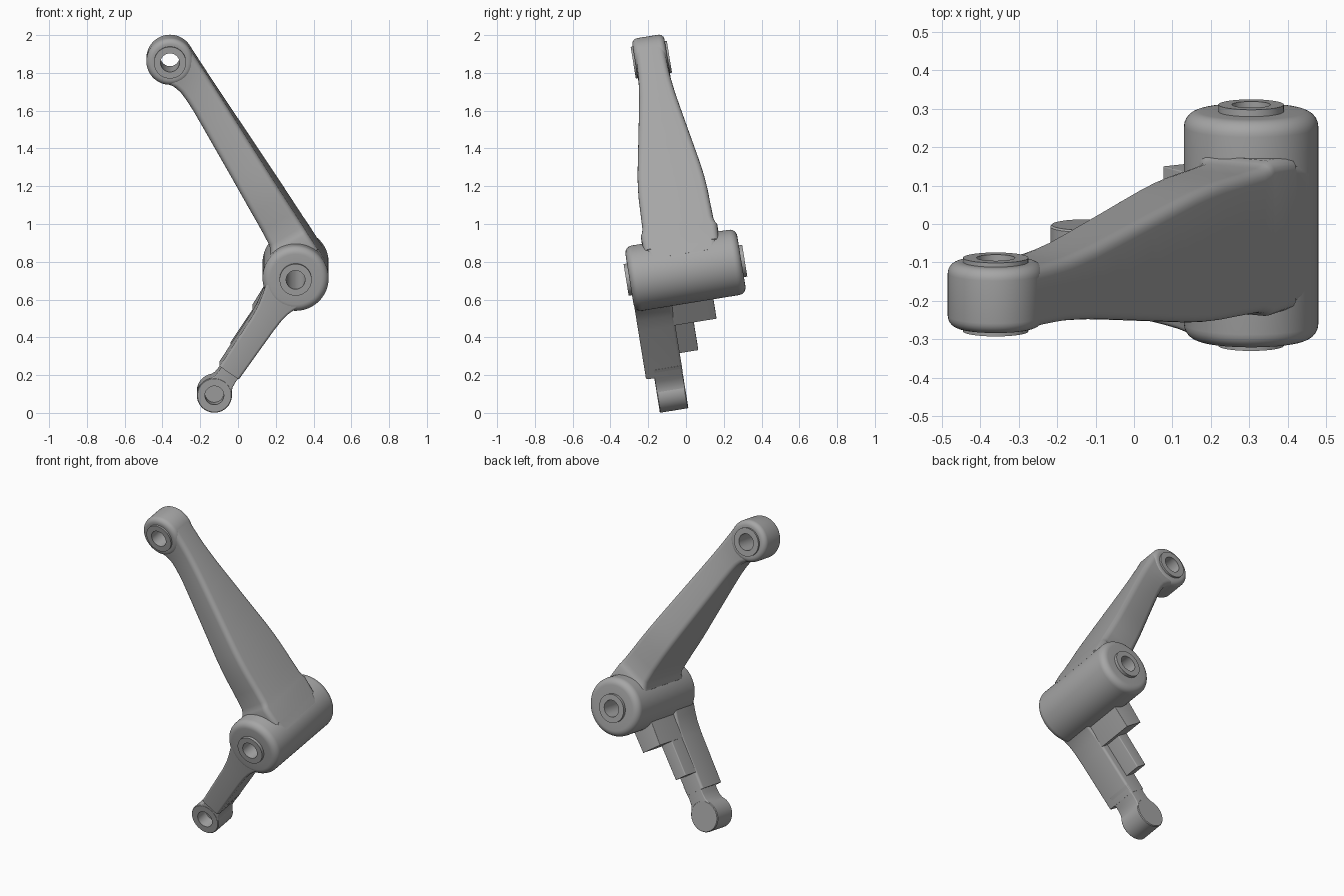
import bpy, bmesh, math
from mathutils import Matrix, Vector

old = bpy.data.objects.get("Cube")
if old:
    bpy.data.objects.remove(old, do_unlink=True)

# One flat cast-metal grey
grey = bpy.data.materials.new("cast grey")
grey.use_nodes = True
COLOUR = (0.38, 0.38, 0.38, 1)
grey.diffuse_color = COLOUR
grey.node_tree.nodes["Principled BSDF"].inputs["Base Color"].default_value = COLOUR

# The lever is built with its pivot at the origin (axis along y), then tilted into place
PLACE = Matrix.Translation((0.305, -0.003, 0.755)) @ Matrix.Rotation(math.radians(9.2), 4, 'X')
UPPER = Vector((-0.665, 0, 1.129))
LOWER = Vector((-0.43, 0, -0.63))


def finish(name, bm, angle=32):
    bmesh.ops.recalc_face_normals(bm, faces=bm.faces)
    bm.transform(PLACE)
    mesh = bpy.data.meshes.new(name)
    bm.to_mesh(mesh)
    bm.free()
    mesh.materials.append(grey)
    obj = bpy.data.objects.new(name, mesh)
    bpy.context.collection.objects.link(obj)
    bpy.ops.object.select_all(action='DESELECT')
    obj.select_set(True)
    bpy.context.view_layer.objects.active = obj
    bpy.ops.object.shade_smooth_by_angle(angle=math.radians(angle))


def lathe(name, centre, profile, closed=False, steps=64):
    """Spin (radius, y) points about a y-parallel axis through centre."""
    bm = bmesh.new()
    verts = [bm.verts.new(centre + Vector((r, y, 0))) for r, y in profile]
    pairs = list(zip(verts, verts[1:])) + ([(verts[-1], verts[0])] if closed else [])
    edges = [bm.edges.new(p) for p in pairs]
    bmesh.ops.spin(bm, geom=verts + edges, cent=centre, axis=(0, 1, 0),
                   angle=2 * math.pi, steps=steps, use_duplicate=False)
    bmesh.ops.remove_doubles(bm, verts=bm.verts, dist=1e-5)
    finish(name, bm)


def boss(name, centre, radius, half, fillet, ring_half, ring_radius=0.085, hole=0.05):
    """Rounded cylinder with a raised ring and a through hole."""
    side = [(hole, ring_half), (ring_radius, ring_half), (ring_radius, half)]
    for i in range(7):
        a = math.pi / 2 * (1 - i / 6)
        side.append((radius - fillet + fillet * math.cos(a),
                     half - fillet + fillet * math.sin(a)))
    lathe(name, centre, side + [(r, -y) for r, y in reversed(side)], closed=True)


def loft(name, end, sections, r):
    """Rounded-rectangle sections (t, d0, d1, v0, v1) along the line from pivot to end."""
    along = end.normalized()
    across = Vector((abs(along.z), 0, along.x * (-1 if along.z > 0 else 1)))
    bm = bmesh.new()
    rings = []
    for t, d0, d1, v0, v1 in sections:
        ring = []
        for k, (d, v) in enumerate([(d1 - r, v1 - r), (d0 + r, v1 - r),
                                    (d0 + r, v0 + r), (d1 - r, v0 + r)]):
            for i in range(5):
                a = math.pi / 2 * (k + i / 4)
                p = along * t + across * (d + r * math.cos(a))
                ring.append(bm.verts.new(p + Vector((0, v + r * math.sin(a), 0))))
        rings.append(ring)
    n = len(rings[0])
    for a, b in zip(rings, rings[1:]):
        for i in range(n):
            bm.faces.new((a[i], a[(i + 1) % n], b[(i + 1) % n], b[i]))
    bm.faces.new(rings[0])
    bm.faces.new(rings[-1])
    finish(name, bm)


# Pivot hub and upper end
boss("pivot_hub", Vector((0, 0, 0)), 0.175, 0.30, 0.04, 0.318)
boss("upper_boss", UPPER, 0.125, 0.086, 0.03, 0.097)

# Upper arm: (distance, inner edge, half thickness); outer edge is tangent to both bosses
upper = [(0.0, 0.06, 0.18), (0.06, 0.06, 0.19), (0.062, -0.07, 0.20), (0.165, -0.06, 0.205),
         (0.18, -0.047, 0.197), (0.21, -0.038, 0.19), (0.30, -0.034, 0.187), (0.40, -0.032, 0.184),
         (0.47, -0.031, 0.179), (0.54, -0.03, 0.171), (0.62, -0.029, 0.159), (0.76, -0.028, 0.137),
         (0.92, -0.027, 0.112), (1.02, -0.027, 0.097), (1.09, -0.03, 0.089), (1.14, -0.036, 0.084),
         (1.18, -0.05, 0.082), (1.21, -0.07, 0.081), (1.25, -0.09, 0.08), (1.252, 0.058, 0.08),
         (1.31, 0.058, 0.08)]
loft("upper_arm", UPPER, [(t, d, 0.175 - 0.038 * t, -h, h) for t, d, h in upper], 0.03)

# Lower arm, flush with the front of the hub
lower = [(0.10, -0.115, 0.11), (0.14, -0.105, 0.088), (0.18, -0.094, 0.074), (0.23, -0.083, 0.065),
         (0.30, -0.076, 0.061), (0.613, -0.068, 0.056)]
loft("lower_arm", LOWER, [(t, a, b, -0.298, -0.10) for t, a, b in lower], 0.014)

# Stepped ribs behind the lower arm
loft("upper_rib", LOWER, [(0.09, -0.085, 0.062, -0.28, 0.122),
                          (0.297, -0.074, 0.06, -0.28, 0.122)], 0.003)
loft("lower_rib", LOWER, [(0.2, -0.072, 0.012, -0.2, 0.0),
                          (0.51, -0.068, 0.012, -0.2, 0.0)], 0.006)

# Neck and lower end with a blind front hole
neck = [(0.56, 0.058), (0.60, 0.055), (0.64, 0.053), (0.675, 0.056), (0.695, 0.065), (0.708, 0.072)]
loft("lower_neck", LOWER, [(t, -w, w, -0.253, -0.102) for t, w in neck], 0.006)
lathe("lower_boss", LOWER, [(0, -0.175), (0.05, -0.175), (0.05, -0.254), (0.089, -0.254),
                            (0.093, -0.25), (0.093, -0.106), (0.089, -0.101), (0, -0.101)])
